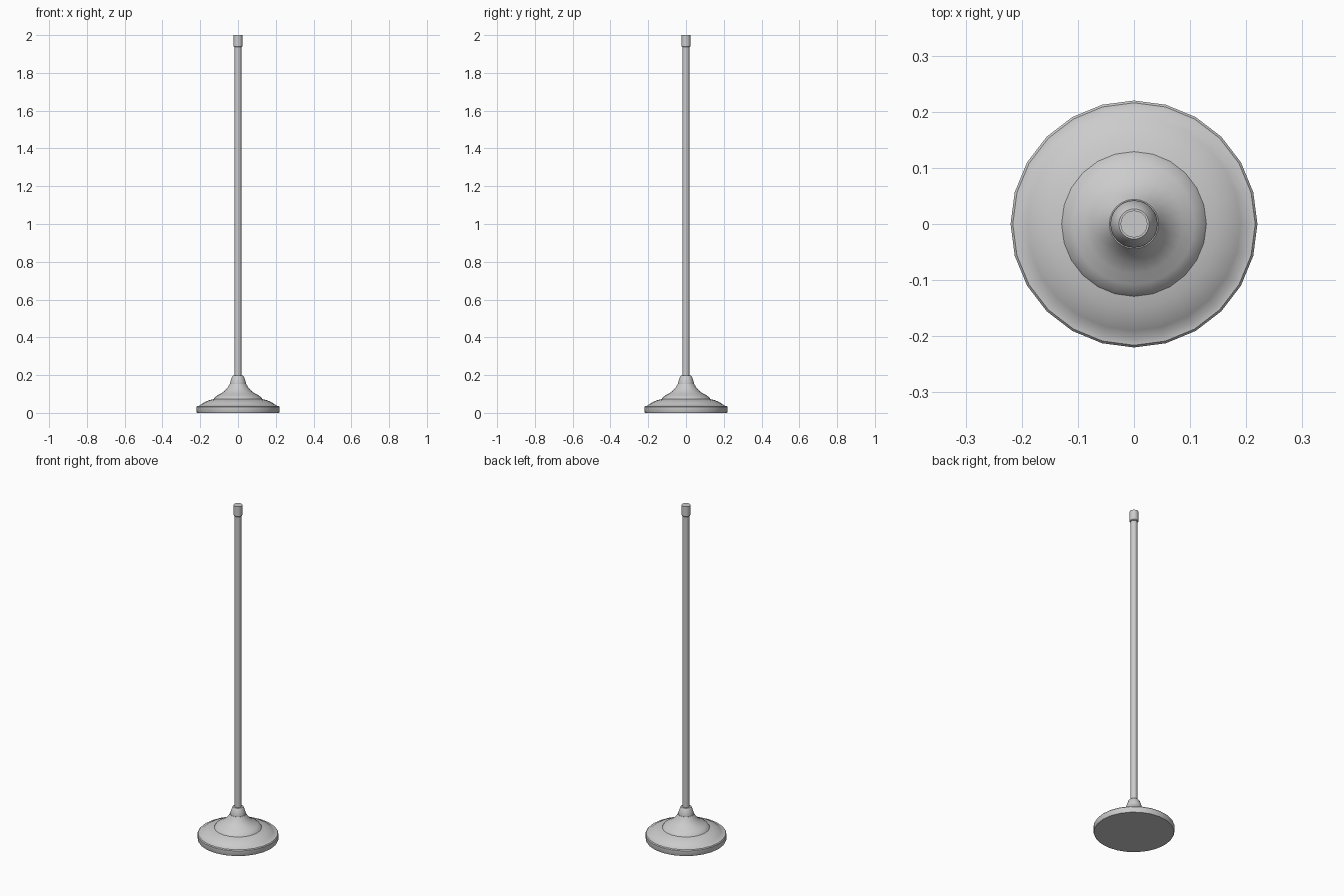
import bpy, bmesh, math

if "Cube" in bpy.data.objects:
    bpy.data.objects.remove(bpy.data.objects["Cube"])

SEGMENTS = 24

def lathe(name, profile, angle=35):
    """Closed solid of revolution from (radius, z) points, bottom to top."""
    bm = bmesh.new()
    rings = []
    for r, z in profile:
        rings.append([bm.verts.new((r * math.cos(2 * math.pi * i / SEGMENTS),
                                    r * math.sin(2 * math.pi * i / SEGMENTS), z))
                      for i in range(SEGMENTS)])
    for low, high in zip(rings, rings[1:]):
        for i in range(SEGMENTS):
            j = (i + 1) % SEGMENTS
            bm.faces.new((low[i], low[j], high[j], high[i]))
    bm.faces.new(rings[0][::-1])
    bm.faces.new(rings[-1])
    mesh = bpy.data.meshes.new(name)
    bm.to_mesh(mesh)
    bm.free()
    obj = bpy.data.objects.new(name, mesh)
    bpy.context.collection.objects.link(obj)
    bpy.ops.object.select_all(action='DESELECT')
    obj.select_set(True)
    bpy.context.view_layer.objects.active = obj
    bpy.ops.object.shade_smooth_by_angle(angle=math.radians(angle))
    return obj

# Weighted foot: rim, shallow dome, step, then a flare up to the neck
lathe("base", [(0.217, 0), (0.22, 0.006), (0.22, 0.032), (0.216, 0.037),
               (0.204, 0.038), (0.19, 0.049), (0.17, 0.06), (0.15, 0.068),
               (0.129, 0.073), (0.122, 0.083), (0.108, 0.093), (0.088, 0.103),
               (0.068, 0.119), (0.053, 0.137), (0.044, 0.153)])

# Tapered collar gripping the pole
lathe("collar", [(0.038, 0.148), (0.042, 0.152), (0.042, 0.16), (0.037, 0.175),
                 (0.031, 0.192), (0.027, 0.197)])

# Pole
lathe("pole", [(0.018, 0.15), (0.018, 1.95)])

# Top cap
lathe("top_cap", [(0.021, 1.937), (0.024, 1.941), (0.024, 2.0)])
